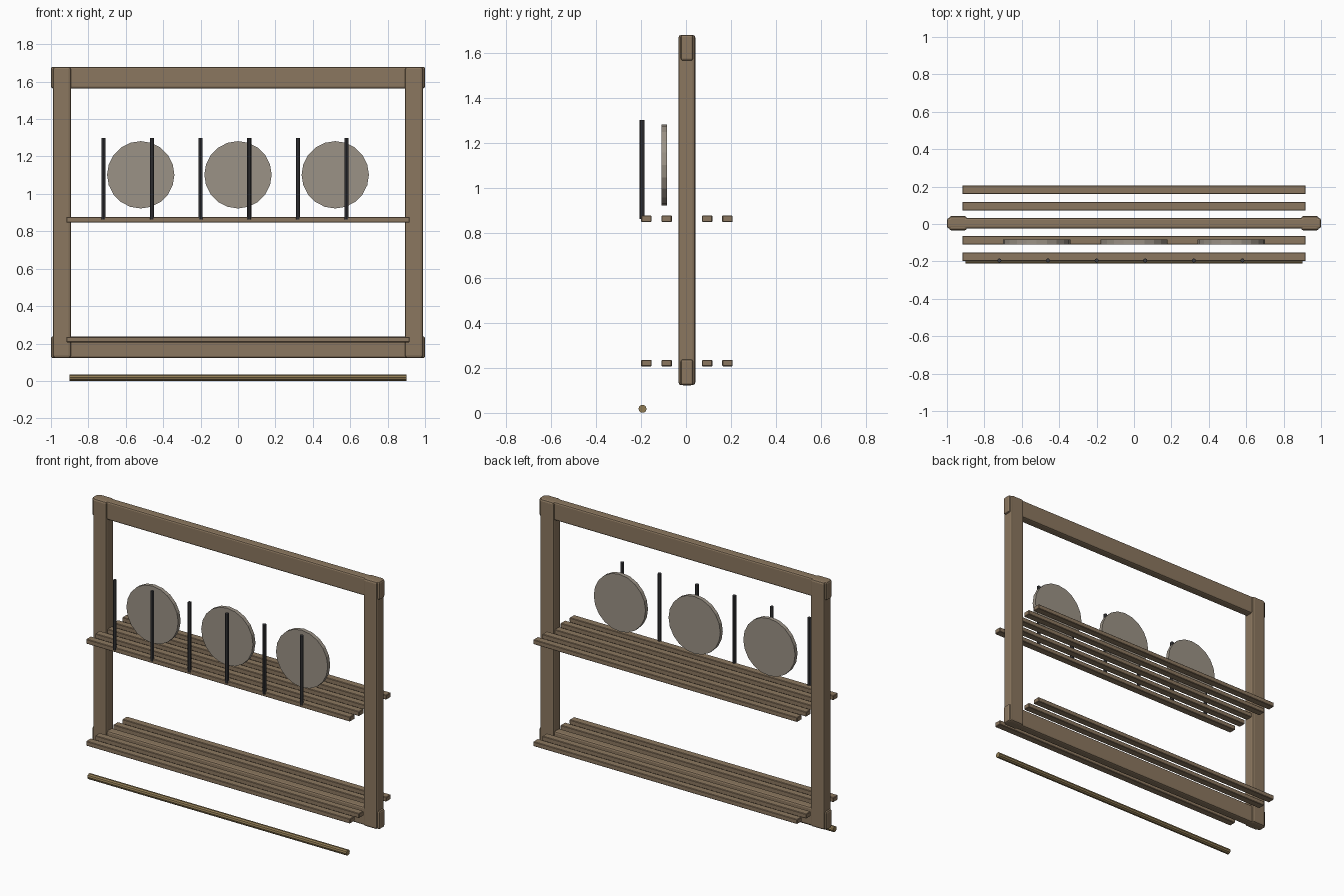
import bpy
from math import radians

if "Cube" in bpy.data.objects:
    bpy.data.objects.remove(bpy.data.objects["Cube"])

YC = 0.004  # centre plane of the rack


def material(name, rgb):
    m = bpy.data.materials.new(name)
    m.diffuse_color = (*rgb, 1)
    m.use_nodes = True
    m.node_tree.nodes["Principled BSDF"].inputs["Base Color"].default_value = m.diffuse_color
    return m


wood = material("wood", (0.26, 0.185, 0.115))
dark = material("dark_metal", (0.045, 0.045, 0.05))
stone = material("plate_grey", (0.33, 0.29, 0.24))
pale = material("pale_wood", (0.28, 0.2, 0.09))


def box(name, centre, size, bevel, segments=1):
    bpy.ops.mesh.primitive_cube_add(size=1, location=centre)
    o = bpy.context.object
    o.name = name
    o.scale = size
    bpy.ops.object.transform_apply(location=False, rotation=False, scale=True)
    mod = o.modifiers.new("bevel", 'BEVEL')
    mod.width = bevel
    mod.segments = segments
    o.data.materials.append(wood)
    return o


def cylinder(name, centre, radius, length, sides, mat, rotation=(0, 0, 0)):
    bpy.ops.mesh.primitive_cylinder_add(vertices=sides, radius=radius, depth=length,
                                        location=centre, rotation=rotation)
    o = bpy.context.object
    o.name = name
    o.data.materials.append(mat)
    return o


# Frame: two posts and two long beams whose ends poke slightly past the posts
for side, label in ((-1, "left"), (1, "right")):
    box(label + "_post", (side * 0.941, YC, 0.901), (0.096, 0.075, 1.556), 0.012, 2)
for label, z in (("top", 1.622), ("bottom", 0.180)):
    box(label + "_beam", (0, YC, z), (2.0, 0.055, 0.115), 0.01, 2)

# Two slatted shelves
for label, z in (("lower", 0.221), ("upper", 0.862)):
    for i in range(5):
        box(f"{label}_shelf_slat_{i + 1}", (0, YC + (i - 2) * 0.09, z),
            (1.836, 0.046, 0.029), 0.003)

# Upright pegs along the front of the upper shelf
for i in range(6):
    cylinder(f"peg_{i + 1}", (-0.72 + i * 0.26, -0.195, 1.081), 0.011, 0.438, 8, dark)

# Round plates standing behind the pegs
for i in range(3):
    cylinder(f"plate_{i + 1}", ((i - 1) * 0.52, -0.096, 1.102), 0.18, 0.025, 20, stone,
             (radians(90), 0, 0))

# Loose dowel in front, near the ground
cylinder("dowel", (0, -0.193, 0.018), 0.018, 1.8, 10, pale, (0, radians(90), 0))
